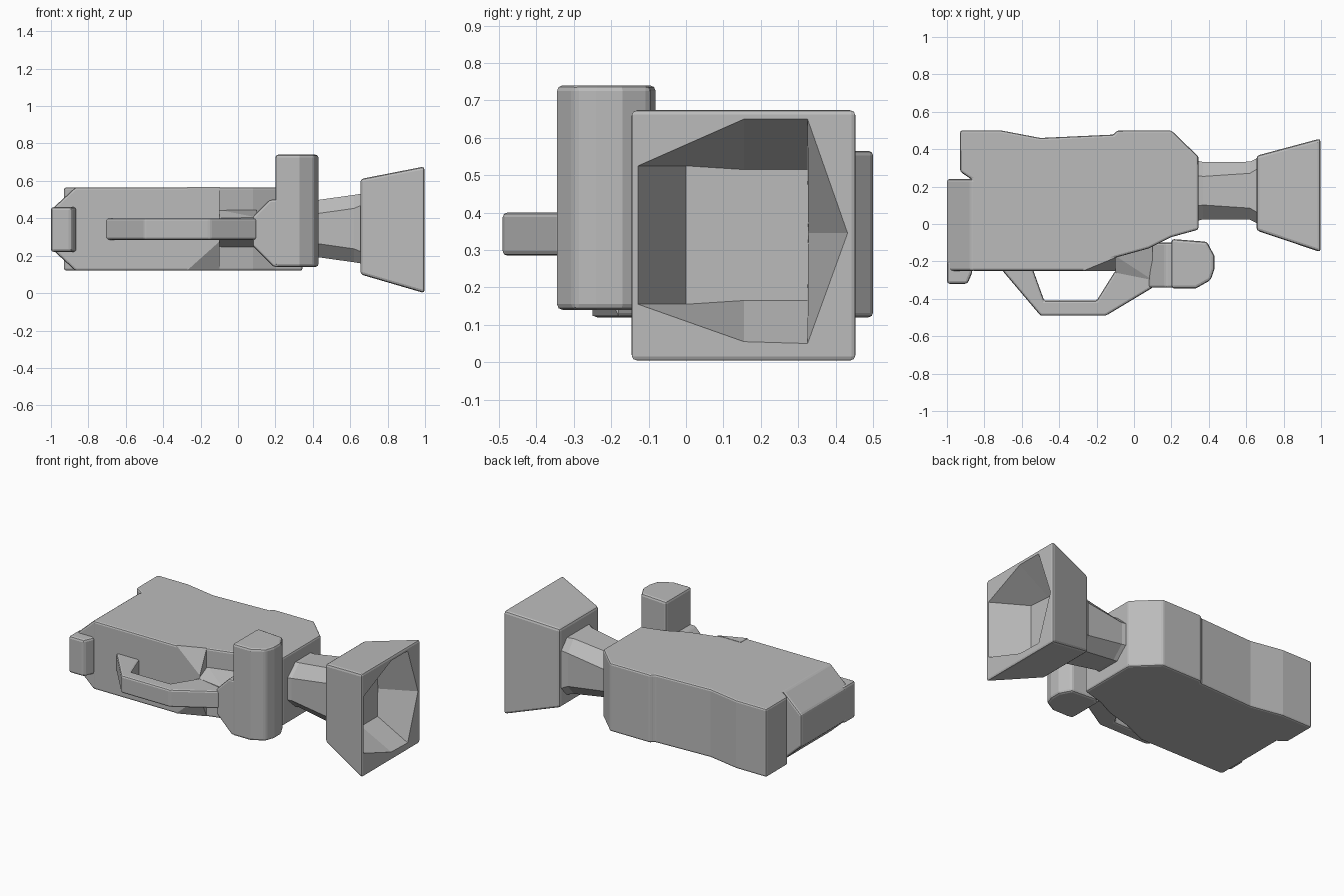
import bpy, bmesh, math

cube = bpy.data.objects.get("Cube")
if cube:
    bpy.data.objects.remove(cube, do_unlink=True)

grey = bpy.data.materials.new("neutral grey")
grey.use_nodes = True
colour = (0.5, 0.5, 0.5, 1)
grey.diffuse_color = colour
grey.node_tree.nodes["Principled BSDF"].inputs["Base Color"].default_value = colour


def finish(name, bm, bevel):
    """Turn a bmesh into a grey object with softly bevelled edges."""
    bmesh.ops.dissolve_limit(bm, angle_limit=0.01, verts=bm.verts[:], edges=bm.edges[:])
    bmesh.ops.recalc_face_normals(bm, faces=bm.faces[:])
    mesh = bpy.data.meshes.new(name)
    bm.to_mesh(mesh)
    bm.free()
    mesh.materials.append(grey)
    ob = bpy.data.objects.new(name, mesh)
    bpy.context.scene.collection.objects.link(ob)
    if bevel:
        mod = ob.modifiers.new("soft edges", 'BEVEL')
        mod.width = bevel
        mod.segments = 2
        mod.limit_method = 'ANGLE'
        mod.angle_limit = math.radians(30)
        mod.use_clamp_overlap = False
    return ob


def loft(name, loops, bevel=0.012):
    """Skin equal-length loops of points and cap both ends."""
    bm = bmesh.new()
    rings = [[bm.verts.new(p) for p in loop] for loop in loops]
    for a, b in zip(rings, rings[1:]):
        for i in range(len(a)):
            j = (i + 1) % len(a)
            bm.faces.new((a[i], a[j], b[j], b[i]))
    bm.faces.new(rings[0][::-1])
    bm.faces.new(rings[-1])
    return finish(name, bm, bevel)


def prism(name, outline, z0, z1, bevel=0.012):
    return loft(name, [[(x, y, z) for x, y in outline] for z in (z0, z1)], bevel)


def hull(name, points, bevel=0.012):
    bm = bmesh.new()
    for p in points:
        bm.verts.new(p)
    res = bmesh.ops.convex_hull(bm, input=bm.verts[:])
    spare = {v for v in res["geom_interior"] if isinstance(v, bmesh.types.BMVert)}
    bmesh.ops.delete(bm, geom=list(spare), context='VERTS')
    return finish(name, bm, bevel)


LOW, HIGH, MID = 0.12, 0.565, 0.345

# Main housing
prism("camera_body", [
    (-0.93, 0.5), (-0.71, 0.5), (-0.5, 0.46), (-0.11, 0.478), (-0.09, 0.5),
    (0.2, 0.5), (0.345, 0.36), (0.345, -0.03), (0.2, -0.07), (0.08, -0.13),
    (-0.1, -0.18), (-0.27, -0.25), (-0.87, -0.25), (-0.87, 0.24), (-0.93, 0.28)], LOW, HIGH)

# Sloped rear end
end_profile = [(-0.85, LOW), (-0.87, LOW), (-1, 0.24), (-1, 0.445), (-0.87, HIGH), (-0.85, HIGH)]
loft("rear_end", [[(x, y, z) for x, z in end_profile] for y in (-0.25, 0.24)])

# Chamfered front corner beside the recess
hull("front_corner", [(x, y, MID + s * h) for s in (-1, 1) for x, y, h in (
    (-0.27, -0.25, 0.222), (-0.1, -0.25, 0.07), (-0.1, -0.18, 0.222), (-0.27, -0.18, 0.222))], 0)

# Small block on the rear corner
prism("rear_pad", [(-1, -0.32), (-0.89, -0.32), (-0.865, -0.26), (-0.865, -0.2), (-1, -0.2)],
      0.22, 0.46, 0.015)

# Carrying handle and its joint to the body
prism("side_handle", [
    (-0.72, -0.23), (-0.5, -0.49), (-0.15, -0.49), (0.1, -0.34), (0.1, -0.17),
    (-0.1, -0.25), (-0.2, -0.41), (-0.48, -0.41), (-0.545, -0.23)], 0.285, 0.4)
hull("handle_joint", [(x, y, MID + s * h) for s in (-1, 1) for x, y, h in (
    (-0.1, -0.17, 0.1), (0.1, -0.12, 0.1), (-0.1, -0.26, 0.055), (0.1, -0.3, 0.06))], 0)

# Upright column with a flare toward the handle
column = [(0.2, -0.345), (0.33, -0.345), (0.41, -0.3), (0.43, -0.24),
          (0.43, -0.17), (0.39, -0.095), (0.2, -0.08)]
hull("upright_column", [(x, y, z) for x, y in column for z in (0.14, 0.74)], 0.015)
hull("column_flare", [(x, y, z) for y in (-0.34, -0.1) for x, z in (
    (0.08, 0.25), (0.08, 0.41), (0.17, 0.5), (0.24, 0.5), (0.24, 0.14), (0.19, 0.14))])


# Faceted neck
def octagon(x, hy, hz, cut):
    quarter = ((1, cut), (cut, 1), (-cut, 1), (-1, cut), (-1, -cut), (-cut, -1), (cut, -1), (1, -cut))
    return [(x, 0.178 + hy * u, MID + hz * v) for u, v in quarter]


loft("lens_neck", [octagon(0.32, 0.165, 0.145, 0.5), octagon(0.37, 0.153, 0.145, 0.5),
                   octagon(0.62, 0.155, 0.18, 0.6), octagon(0.68, 0.185, 0.19, 0.7)], 0)


# Flared lens hood with a hollow mouth
def rectangle(x, y0, y1, z0, z1):
    return [(x, y0, z0), (x, y1, z0), (x, y1, z1), (x, y0, z1)]


hood = loft("lens_hood", [rectangle(0.655, -0.035, 0.365, 0.1, 0.61),
                          rectangle(0.997, -0.15, 0.457, 0, 0.677)], 0.015)
mouth = [(-0.128, 0.525), (0.155, 0.65), (0.325, 0.65), (0.432, MID),
         (0.325, 0.05), (0.155, 0.055), (-0.128, 0.155)]
floor = [(0.0, 0.525), (0.155, 0.515), (0.325, 0.515), (0.327, MID),
         (0.325, 0.165), (0.155, 0.165), (0.0, 0.155)]
cutter = loft("hood_cutter", [[(x, y, z) for y, z in ring] for x, ring in
                              ((0.78, floor), (0.997, mouth), (1.05, mouth))], 0)
cutter.hide_render = True
cut = hood.modifiers.new("mouth", 'BOOLEAN')
cut.operation = 'DIFFERENCE'
cut.solver = 'EXACT'
cut.object = cutter

# Bake the hollow and drop the cutter
bpy.context.view_layer.update()
evaluated = hood.evaluated_get(bpy.context.evaluated_depsgraph_get())
baked = bpy.data.meshes.new_from_object(evaluated)
hood.modifiers.clear()
hood.data = baked
bpy.data.objects.remove(cutter, do_unlink=True)
